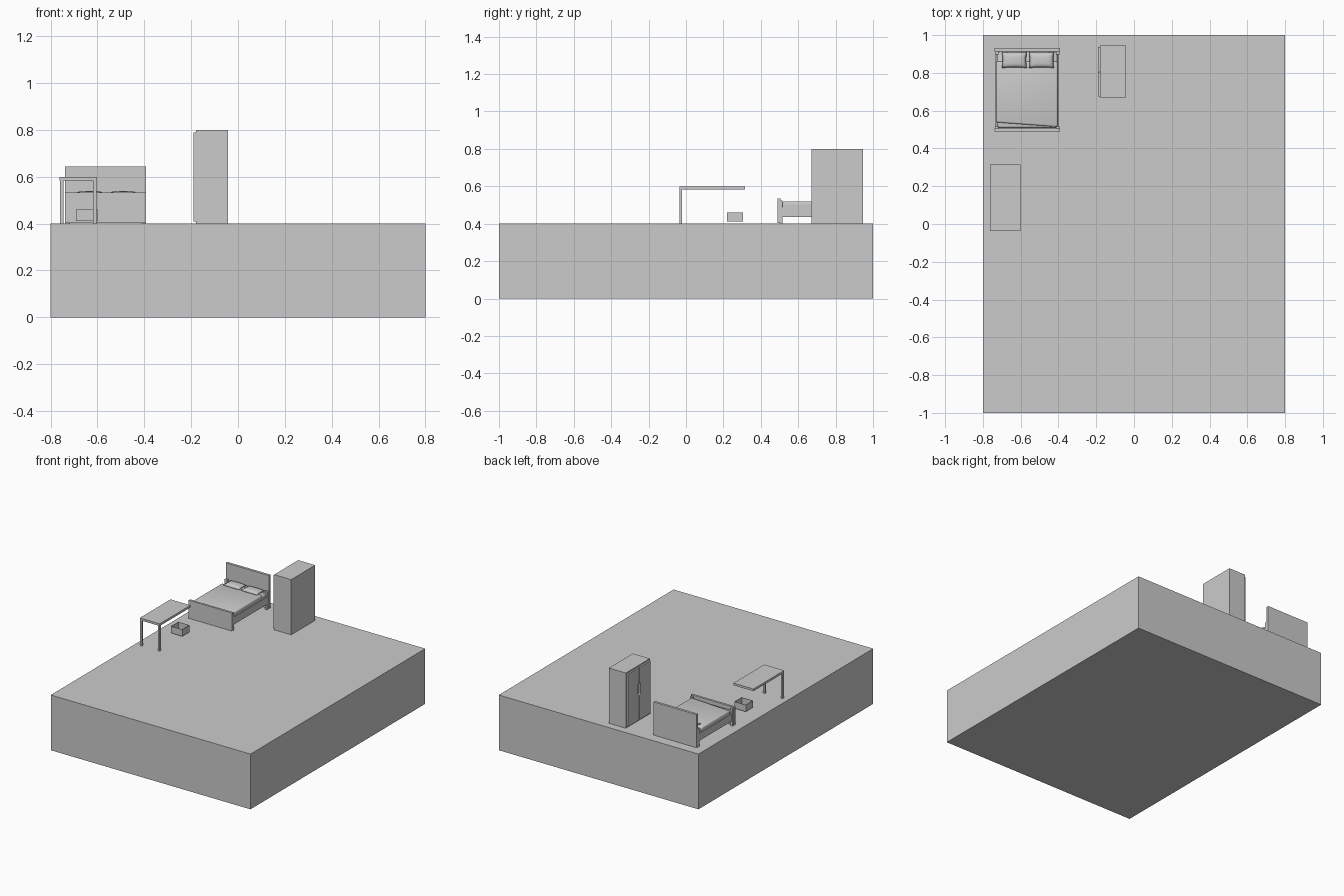
import bpy, bmesh
from math import pi

if "Cube" in bpy.data.objects:
    bpy.data.objects.remove(bpy.data.objects["Cube"])

grey = bpy.data.materials.new("plain_grey")
grey.diffuse_color = (0.6, 0.6, 0.6, 1)
grey.use_nodes = True
grey.node_tree.nodes["Principled BSDF"].inputs["Base Color"].default_value = grey.diffuse_color


def finish(name, bm):
    bmesh.ops.recalc_face_normals(bm, faces=bm.faces)
    me = bpy.data.meshes.new(name)
    bm.to_mesh(me)
    bm.free()
    ob = bpy.data.objects.new(name, me)
    bpy.context.collection.objects.link(ob)
    me.materials.append(grey)
    return ob


def box(name, x, y, z, bevel=0, segments=2):
    """Box from (min, max) ranges on each axis."""
    bm = bmesh.new()
    bmesh.ops.create_cube(bm, size=1)
    for v in bm.verts:
        v.co = [r[0] if c < 0 else r[1] for c, r in zip(v.co, (x, y, z))]
    ob = finish(name, bm)
    if bevel:
        m = ob.modifiers.new("soft_edges", "BEVEL")
        m.width, m.segments = bevel, segments
        for p in ob.data.polygons:
            p.use_smooth = True
    return ob


def prism_x(name, x, outline):
    """Extrude a y-z outline along x."""
    bm = bmesh.new()
    f = bm.faces.new([bm.verts.new((x[0], y, z)) for y, z in outline])
    ext = bmesh.ops.extrude_face_region(bm, geom=[f])
    for v in ext["geom"]:
        if isinstance(v, bmesh.types.BMVert):
            v.co.x = x[1]
    return finish(name, bm)


def pillow(name, x, y, z_mid, puff):
    """Soft cushion: two bulging grids joined at the rim."""
    bm = bmesh.new()
    for s in (1, -1):
        g = bmesh.ops.create_grid(bm, x_segments=10, y_segments=8, size=1)
        for v in g["verts"]:
            u, w = v.co.x, v.co.y
            h = max(0, (1 - u * u) * (1 - w * w)) ** 0.35
            pinch_x, pinch_y = 1 - 0.06 * (1 - w * w) * abs(u), 1 - 0.06 * (1 - u * u) * abs(w)
            v.co = ((x[0] + x[1]) / 2 + u * pinch_x * (x[1] - x[0]) / 2,
                    (y[0] + y[1]) / 2 + w * pinch_y * (y[1] - y[0]) / 2,
                    z_mid + s * h * puff)
    bmesh.ops.remove_doubles(bm, verts=bm.verts, dist=1e-5)
    ob = finish(name, bm)
    for p in ob.data.polygons:
        p.use_smooth = True
    return ob


# Floor slab
box("floor_slab", (-0.8, 0.8), (-1, 1), (0, 0.4))

# Bed: boards, corner posts, rails, base
box("headboard", (-0.738, -0.393), (0.914, 0.932), (0.403, 0.643))
box("footboard", (-0.738, -0.393), (0.49, 0.506), (0.403, 0.534))
for side, x0 in (("left", -0.736), ("right", -0.413)):
    box("head_post_" + side, (x0, x0 + 0.018), (0.898, 0.915), (0.4, 0.53))
    box("foot_post_" + side, (x0, x0 + 0.018), (0.505, 0.517), (0.4, 0.525))
for side, x0 in (("left", -0.732), ("right", -0.407)):
    box("bed_rail_" + side, (x0, x0 + 0.009), (0.5, 0.92), (0.437, 0.49))
box("bed_base", (-0.724, -0.406), (0.505, 0.915), (0.437, 0.452))
box("mattress", (-0.724, -0.406), (0.508, 0.912), (0.452, 0.512), 0.012, 3)

# Blanket with a slightly slanted foot edge
blanket = box("blanket", (-0.73, -0.404), (0.514, 0.86), (0.475, 0.52), 0.009, 3)
for v in blanket.data.vertices:
    if v.co.y < 0.6 and v.co.x < -0.6:
        v.co.y += 0.024

# Pillows
pillow("pillow_left", (-0.70, -0.567), (0.826, 0.911), 0.526, 0.014)
pillow("pillow_right", (-0.556, -0.423), (0.826, 0.911), 0.526, 0.014)

# Desk: top, two legs, open drawer
box("desk_top", (-0.762, -0.602), (-0.036, 0.316), (0.584, 0.6))
for side, x0 in (("left", -0.760), ("right", -0.618)):
    box("desk_leg_" + side, (x0, x0 + 0.014), (-0.035, -0.021), (0.4, 0.584))
dx, dy, dz, t = (-0.692, -0.6), (0.22, 0.304), (0.412, 0.461), 0.002
box("drawer_bottom", dx, dy, (dz[0], dz[0] + t))
box("drawer_front", (dx[1] - 0.004, dx[1]), dy, dz)
box("drawer_back", (dx[0], dx[0] + t), dy, dz)
box("drawer_side_near", dx, (dy[0], dy[0] + t), dz)
box("drawer_side_far", dx, (dy[1] - t, dy[1]), dz)

# Wardrobe: body and two doors with a grip notch at the middle
box("wardrobe_body", (-0.179, -0.043), (0.67, 0.945), (0.4, 0.8))
mid = 0.8065
for side, s in (("near", -1), ("far", 1)):
    shape = [(0.002, 0.41), (0.131, 0.41), (0.131, 0.79), (0.002, 0.79),
             (0.002, 0.68), (0.014, 0.67), (0.014, 0.6), (0.002, 0.59)]
    prism_x("wardrobe_door_" + side, (-0.19, -0.179), [(mid + s * a, z) for a, z in shape])
